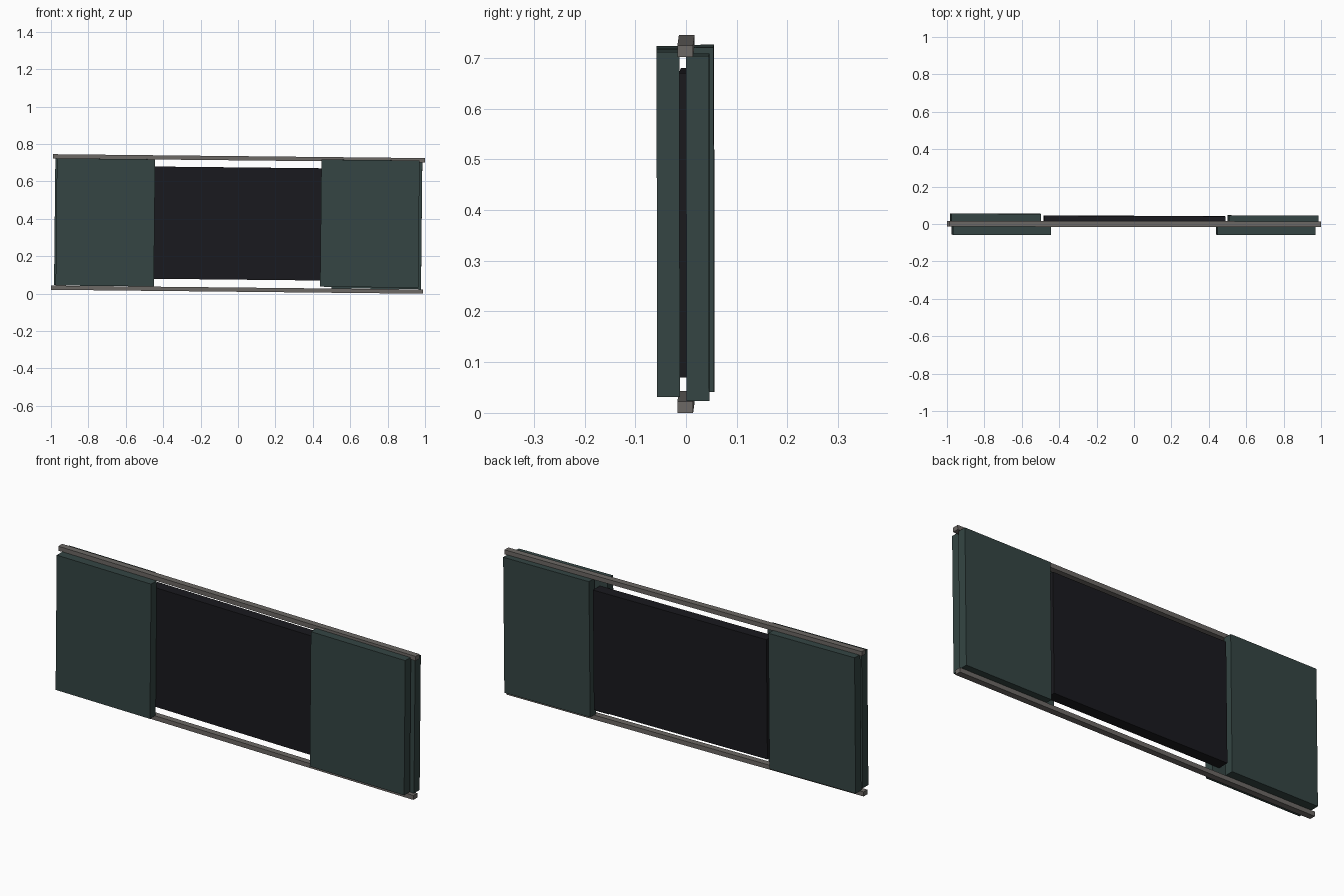
import bpy
from mathutils import Euler

TILT = 0.0105  # whole assembly leans slightly down towards +x


def material(name, rgb):
    m = bpy.data.materials.new(name)
    m.diffuse_color = (*rgb, 1)
    return m


def slab(name, centre, size, mat, yaw=0.0, roll=0.0):
    bpy.ops.mesh.primitive_cube_add(size=1, location=centre)
    ob = bpy.context.object
    ob.name = name
    ob.scale = size
    ob.rotation_euler = Euler((roll, TILT, yaw))
    ob.data.materials.append(mat)
    return ob


green = material("dark_green", (0.035, 0.06, 0.057))
black = material("board_black", (0.010, 0.010, 0.013))
metal = material("rail_metal", (0.15, 0.14, 0.13))

# Top and bottom sliding rails
slab("top_rail", (0.005, 0, 0.724), (1.99, 0.031, 0.0225), metal, -0.0015)
slab("bottom_rail", (-0.006, 0, 0.0215), (1.988, 0.031, 0.0225), metal, -0.0015)

# Central dark board
slab("centre_board", (0.002, 0.016, 0.375), (0.968, 0.055, 0.60), black, -0.004, 0.002)

# Wide panels on the front of the rails
slab("front_left_panel", (-0.709, -0.035, 0.381), (0.525, 0.045, 0.68), green, 0, 0.002)
slab("front_right_panel", (0.705, -0.035, 0.3745), (0.525, 0.045, 0.68), green, 0, 0.002)

# Narrower panels on the back of the rails
slab("rear_left_panel", (-0.740, 0.033, 0.3835), (0.480, 0.045, 0.68), green, -0.002, 0.002)
slab("rear_right_panel", (0.743, 0.0235, 0.366), (0.478, 0.045, 0.68), green, -0.002, 0.001)
